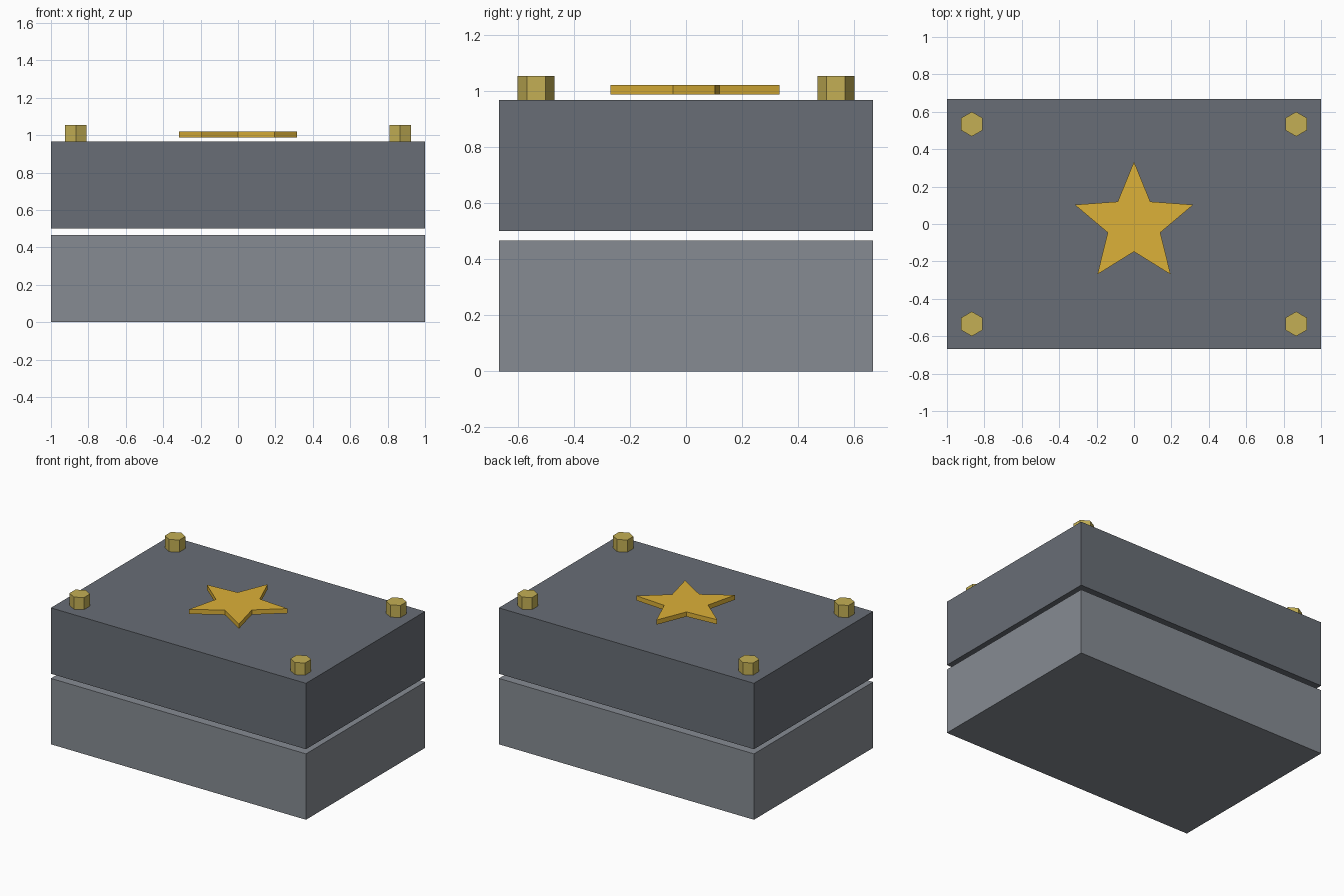
import bpy, bmesh
from math import sin, cos, pi

if "Cube" in bpy.data.objects:
    bpy.data.objects.remove(bpy.data.objects["Cube"])


def material(name, rgb):
    m = bpy.data.materials.new(name)
    m.diffuse_color = (*rgb, 1)
    m.use_nodes = True
    m.node_tree.nodes["Principled BSDF"].inputs["Base Color"].default_value = m.diffuse_color
    return m


def prism(name, outline, z0, z1, mat):
    """Extrude a flat outline from z0 up to z1."""
    bm = bmesh.new()
    face = bm.faces.new([bm.verts.new((x, y, z0)) for x, y in outline])
    ext = bmesh.ops.extrude_face_region(bm, geom=[face])
    top = [v for v in ext["geom"] if isinstance(v, bmesh.types.BMVert)]
    bmesh.ops.translate(bm, verts=top, vec=(0, 0, z1 - z0))
    bmesh.ops.recalc_face_normals(bm, faces=bm.faces)
    mesh = bpy.data.meshes.new(name)
    bm.to_mesh(mesh)
    bm.free()
    mesh.materials.append(mat)
    obj = bpy.data.objects.new(name, mesh)
    bpy.context.collection.objects.link(obj)
    return obj


def ring(radii, count, cx=0, cy=0):
    """Points around a centre, starting at +y, cycling through radii."""
    pts = []
    for i in range(count):
        a = pi / 2 + 2 * pi * i / count
        r = radii[i % len(radii)]
        pts.append((cx + r * cos(a), cy + r * sin(a)))
    return pts


light_steel = material("light_steel", (0.24, 0.26, 0.29))
dark_steel = material("dark_steel", (0.14, 0.155, 0.18))
gold = material("gold", (0.72, 0.44, 0.04))
brass = material("brass", (0.55, 0.43, 0.09))

# Two blocks separated by a thin gap
rect = [(-1, -0.667), (1, -0.667), (1, 0.667), (-1, 0.667)]
prism("lower_block", rect, 0, 0.467, light_steel)
prism("upper_block", rect, 0.5, 0.967, dark_steel)

# Star emblem hovering just above the top
prism("star_emblem", ring([0.333, 0.148], 10), 0.987, 1.02, gold)

# Hexagonal bolts at the corners
for sx in (-1, 1):
    for sy in (-1, 1):
        name = f"bolt_{'back' if sy > 0 else 'front'}_{'right' if sx > 0 else 'left'}"
        prism(name, ring([0.066], 6, sx * 0.867, sy * 0.534), 0.967, 1.053, brass)
